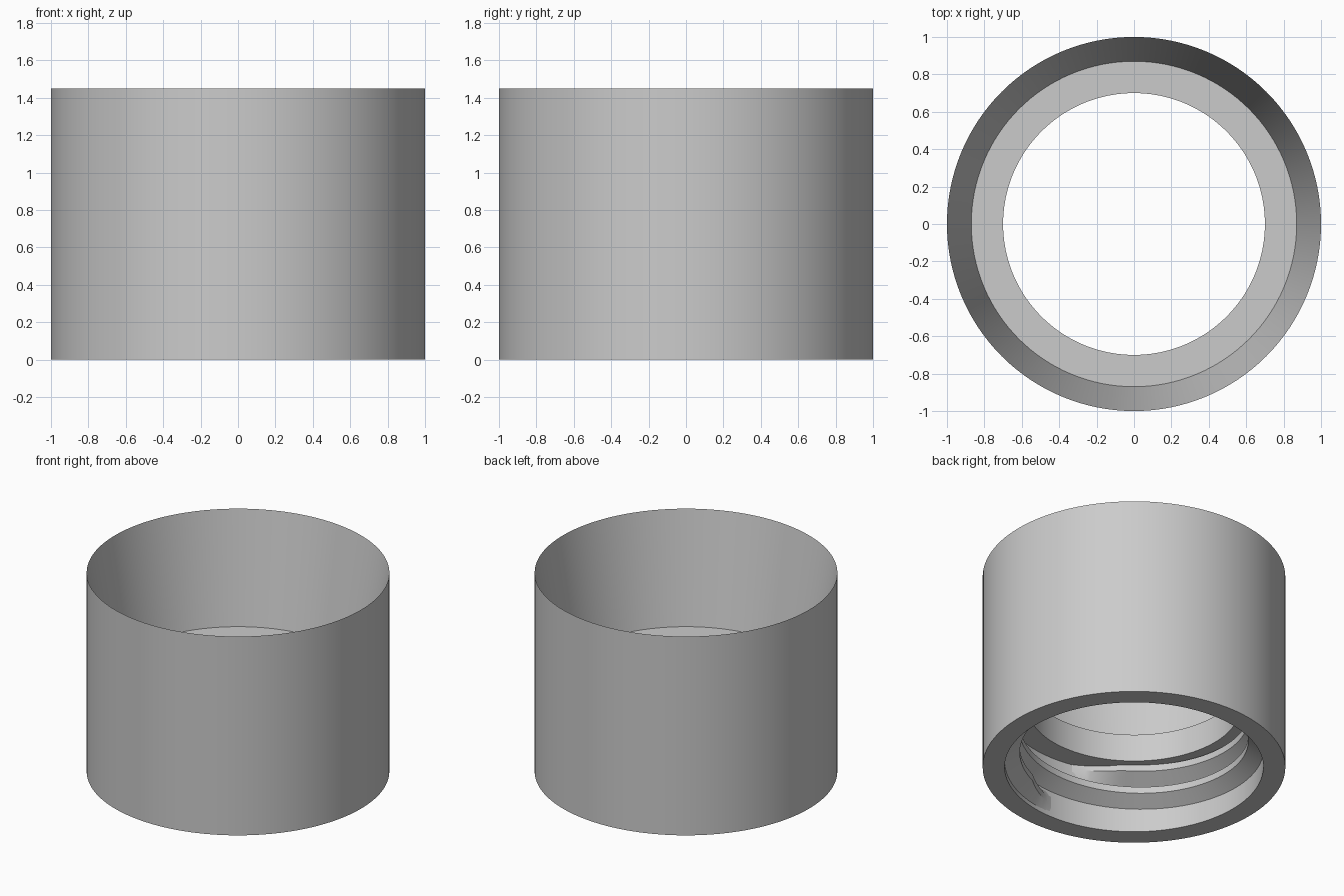
import bpy, bmesh, math

if "Cube" in bpy.data.objects:
    bpy.data.objects.remove(bpy.data.objects["Cube"], do_unlink=True)

SEGMENTS = 128
HEIGHT = 1.45
BORE = 0.855      # radius of the threaded socket
SOCKET = 0.45     # depth of the threaded socket
CREST = 0.755     # inner radius of the thread
PITCH = 0.168
TURNS = 1.97

grey = bpy.data.materials.new("plain grey")
grey.use_nodes = True
grey.diffuse_color = (0.6, 0.6, 0.6, 1)
grey.node_tree.nodes["Principled BSDF"].inputs["Base Color"].default_value = (0.6, 0.6, 0.6, 1)


def polar(bm, r, angle, z):
    return bm.verts.new((r * math.cos(angle), r * math.sin(angle), z))


def bridge(bm, a, b):
    """Join two matching closed sections with quads."""
    for i in range(len(a)):
        j = (i + 1) % len(a)
        bm.faces.new((a[i], a[j], b[j], b[i]))


def finish(bm, name):
    bmesh.ops.recalc_face_normals(bm, faces=bm.faces)
    mesh = bpy.data.meshes.new(name)
    bm.to_mesh(mesh)
    bm.free()
    mesh.materials.append(grey)
    obj = bpy.data.objects.new(name, mesh)
    bpy.context.collection.objects.link(obj)
    bpy.ops.object.select_all(action="DESELECT")
    obj.select_set(True)
    bpy.context.view_layer.objects.active = obj
    bpy.ops.object.shade_smooth_by_angle(angle=math.radians(25))
    return obj


# Sleeve: straight outside, funnel above, inner flange, socket below
profile = [(1, 0), (1, HEIGHT), (0.87, 0.65), (0.7, 0.65),
           (0.7, SOCKET), (BORE, SOCKET), (BORE, 0)]
bm = bmesh.new()
rings = [[polar(bm, r, math.tau * i / SEGMENTS, z) for r, z in profile]
         for i in range(SEGMENTS)]
for i in range(SEGMENTS):
    bridge(bm, rings[i], rings[(i + 1) % SEGMENTS])
finish(bm, "sleeve")

# Thread: right-handed ridge starting at the front, fading at both ends
bm = bmesh.new()
steps = int(TURNS * SEGMENTS)
sections = []
for i in range(steps + 1):
    fade = min(1, i / 8, (steps - i) / 8)
    tip = BORE - (BORE - CREST) * max(fade, 0.02)
    angle = -math.pi / 2 + math.tau * i / SEGMENTS
    base = 0.02 + PITCH * i / SEGMENTS
    outline = [(BORE + 0.004, 0), (tip, 0.067), (tip, 0.115), (BORE + 0.004, 0.165)]
    sections.append([polar(bm, r, angle, min(base + z, SOCKET + 0.002 * k))
                     for k, (r, z) in enumerate(outline)])
for a, b in zip(sections, sections[1:]):
    bridge(bm, a, b)
bm.faces.new(sections[0])
bm.faces.new(sections[-1])
finish(bm, "inner_thread")
